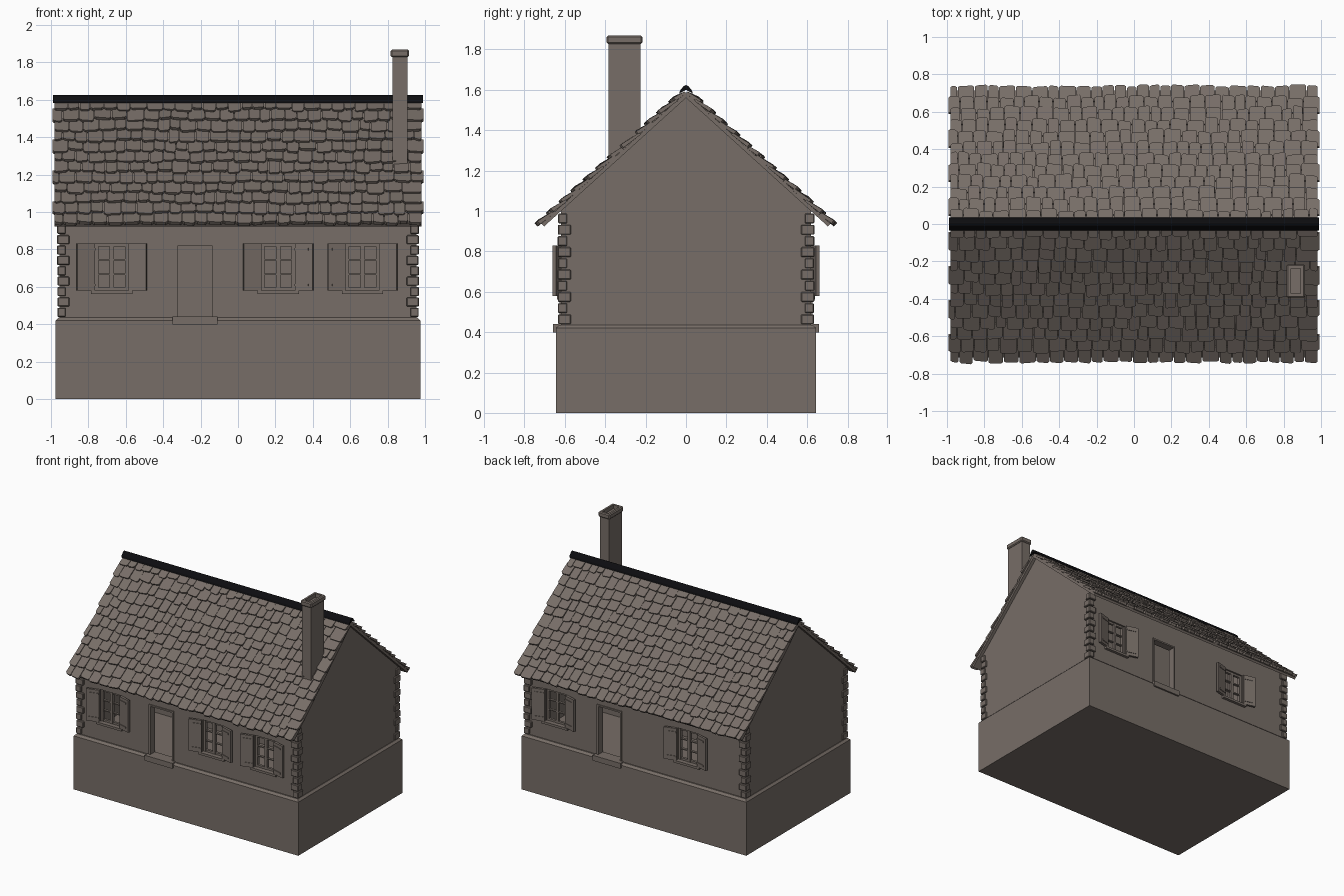
import bpy, bmesh, math, random
from mathutils import Vector, Matrix

if "Cube" in bpy.data.objects:
    bpy.data.objects.remove(bpy.data.objects["Cube"])

random.seed(4)


def material(name, rgb):
    m = bpy.data.materials.new(name)
    m.diffuse_color = (*rgb, 1)
    m.use_nodes = True
    m.node_tree.nodes["Principled BSDF"].inputs["Base Color"].default_value = m.diffuse_color
    return m


STONE = material("warm grey stone", (0.185, 0.155, 0.136))
BLACK = material("black ridge", (0.004, 0.004, 0.005))


def prism(bm, a, b):
    """Solid between two matching outlines."""
    va = [bm.verts.new(p) for p in a]
    vb = [bm.verts.new(p) for p in b]
    n = len(va)
    bm.faces.new(va)
    bm.faces.new(vb[::-1])
    for i in range(n):
        j = (i + 1) % n
        bm.faces.new((va[i], vb[i], vb[j], va[j]))


def box(bm, x0, x1, y0, y1, z0, z1, m=None):
    pts = [[Vector(p) for p in ((x0, y0, z), (x1, y0, z), (x1, y1, z), (x0, y1, z))]
           for z in (z0, z1)]
    if m:
        pts = [[m @ p for p in ring] for ring in pts]
    prism(bm, *pts)


def finish(bm, name, mat=STONE):
    bmesh.ops.recalc_face_normals(bm, faces=bm.faces)
    me = bpy.data.meshes.new(name)
    bm.to_mesh(me)
    bm.free()
    me.materials.append(mat)
    ob = bpy.data.objects.new(name, me)
    bpy.context.scene.collection.objects.link(ob)
    return ob


SLOPE = 0.91
ANG = math.atan(SLOPE)
WX, WY, T = 0.955, 0.618, 0.05        # wall half sizes and thickness
FLOOR = 0.435

# plinth with a sloped top edge
bm = bmesh.new()
box(bm, -0.975, 0.975, -0.645, 0.645, 0, 0.42)
rect = lambda x, y, z: [(-x, -y, z), (x, -y, z), (x, y, z), (-x, y, z)]
prism(bm, rect(0.975, 0.645, 0.42), rect(0.96, 0.628, FLOOR))
finish(bm, "plinth")

# gable walls and inner partition
bm = bmesh.new()
apex = 1.572
gable = [(-WY, FLOOR), (WY, FLOOR), (WY, apex - SLOPE * WY), (0, apex), (-WY, apex - SLOPE * WY)]
for s in (-1, 1):
    prism(bm, [(s * WX, y, z) for y, z in gable], [(s * (WX - T), y, z) for y, z in gable])
finish(bm, "gable_walls")
bm = bmesh.new()
box(bm, -WX + T, WX - T, -0.015, 0.015, FLOOR, 1.55)
finish(bm, "inner_partition")

# long walls: front, and back turned half round; (centre, half width, bottom, top)
DOOR = (-0.23, 0.095, FLOOR, 0.82)


def window_at(c):
    return (c, 0.09, 0.58, 0.83)


SIDES = {
    "front": (Matrix.Identity(4), [window_at(-0.675), DOOR, window_at(0.215), window_at(0.665)]),
    "back": (Matrix.Rotation(math.pi, 4, 'Z'), [window_at(-0.695), DOOR, window_at(0.45)]),
}


def build_window(bm, c, h, z0, z1, m):
    y0, y1 = -WY + 0.012, -WY + 0.035
    for x, w in ((c - h + 0.009, 0.009), (c, 0.011), (c + h - 0.009, 0.009)):
        box(bm, x - w, x + w, y0, y1, z0, z1, m)
    for i in range(4):
        z = z0 + 0.008 + (z1 - z0 - 0.016) * i / 3
        w = 0.008 if i in (0, 3) else 0.004
        box(bm, c - h, c + h, y0 + 0.002, y1 - 0.002, z - w, z + w, m)
    # sill
    box(bm, c - h - 0.02, c + h + 0.02, -WY - 0.022, -WY + 0.04, 0.562, z0, m)


def build_shutters(bm, c, h, z0, z1, m):
    for s in (-1, 1):
        hinge = Matrix.Translation((c + s * (h + 0.004), -WY, 0)) @ Matrix.Rotation(-s * 0.27, 4, 'Z')
        mm = m @ hinge
        box(bm, 0, s * 0.097, -0.018, 0, z0, z1, mm)
        for z in (z0 + 0.03, z1 - 0.03):      # strap hinges
            box(bm, 0, s * 0.075, -0.022, -0.016, z - 0.006, z + 0.006, mm)


for side, (m, openings) in SIDES.items():
    wall, win, shut, door = (bmesh.new() for _ in range(4))
    x = -WX + T
    top = 1.005
    for c, h, z0, z1 in openings:
        box(wall, x, c - h, -WY, -WY + T, FLOOR, top, m)
        box(wall, c - h, c + h, -WY, -WY + T, z1, top, m)
        if z0 > FLOOR:
            box(wall, c - h, c + h, -WY, -WY + T, FLOOR, z0, m)
            build_window(win, c, h, z0, z1, m)
            build_shutters(shut, c, h, z0, z1, m)
        else:
            # door frame and step
            for s in (-1, 1):
                box(door, c + s * (h - 0.002), c + s * (h + 0.012), -WY - 0.008, -WY + T, z0, z1 + 0.01, m)
            box(door, c - h, c + h, -WY - 0.008, -WY + T, z1 - 0.002, z1 + 0.01, m)
            box(door, c - h - 0.025, c + h + 0.025, -0.658, -WY + T, 0.398, 0.44, m)
        x = c + h
    box(wall, x, WX - T, -WY, -WY + T, FLOOR, top, m)
    finish(wall, side + "_wall")
    finish(win, side + "_windows")
    finish(shut, side + "_shutters")
    finish(door, side + "_door_frame")

# corner stones, alternately long and short
bm = bmesh.new()
N = 10
dz = 0.555 / N
for sx in (-1, 1):
    for sy in (-1, 1):
        for i in range(N):
            lx, ly = (0.064, 0.045) if i % 2 else (0.045, 0.064)
            e = random.uniform(0, 0.004)
            z = FLOOR + i * dz
            box(bm, sx * (0.966 - lx), sx * (0.964 + e), sy * (0.634 - ly), sy * (0.632 + e),
                z + 0.004, z + dz - 0.003)
bmesh.ops.bevel(bm, geom=bm.edges[:], offset=0.004, segments=1, affect='EDGES')
finish(bm, "corner_stones")

# roof boards
RIDGE = 1.588
bm = bmesh.new()
for s in (-1, 1):
    e = 0.715
    prof = [(0, RIDGE), (s * e, RIDGE - SLOPE * e), (s * (e - 0.012), RIDGE - SLOPE * e - 0.014), (0, RIDGE - 0.028)]
    prism(bm, [(-0.98, y, z) for y, z in prof], [(0.98, y, z) for y, z in prof])
finish(bm, "roof_boards")

# roof tiles: uneven courses with clipped lower corners
bm = bmesh.new()
ROWS = 12
LENGTH = 0.728 / math.cos(ANG)
step = LENGTH / ROWS


def tile(s, x0, x1, d0, d1):
    def at(x, d, h):
        return (x, s * (d * math.cos(ANG) + h * math.sin(ANG)),
                RIDGE - d * math.sin(ANG) + h * math.cos(ANG))
    c = 0.010
    lift = random.uniform(-0.003, 0.003)
    skew = random.uniform(-0.004, 0.004)
    outline = [(x0, d0, 0), (x1, d0, 0), (x1, d1 - c + skew, 1), (x1 - c, d1 + skew, 1),
               (x0 + c, d1 - skew, 1), (x0, d1 - c - skew, 1)]
    prism(bm, [at(x, d, -0.004 + k * 0.008 + lift * k) for x, d, k in outline],
          [at(x, d, 0.008 + k * 0.016 + lift * k) for x, d, k in outline])


for s in (-1, 1):
    for r in range(ROWS):
        x = -0.984 - (0.009 if r % 3 == 1 else 0)
        end = 0.984 + (0.009 if r % 3 == 1 else 0)
        first = True
        while x < end - 0.01:
            w = random.uniform(0.055, 0.095)
            if first and r % 2:
                w *= 0.6
            first = False
            x1 = x + w
            if end - x1 < 0.04:
                x1 = end
            j = random.uniform(-0.013, 0.013) if r < ROWS - 1 else random.uniform(-0.012, 0.004)
            tile(s, x + 0.002, x1 - 0.002, max(0.004, r * step - 0.022), (r + 1) * step + j)
            x = x1
finish(bm, "roof_tiles")

# ridge cap
bm = bmesh.new()
prof = [(-0.034, 1.582), (-0.03, 1.596), (-0.012, 1.618), (0, 1.624), (0.012, 1.618), (0.03, 1.596), (0.034, 1.582),
        (0, 1.6)]
prism(bm, [(-0.99, y, z) for y, z in prof], [(0.99, y, z) for y, z in prof])
finish(bm, "ridge_cap", BLACK)

# chimney stack and hollow cap
bm = bmesh.new()
box(bm, 0.825, 0.905, -0.385, -0.225, 1.15, 1.832)
finish(bm, "chimney_stack")
bm = bmesh.new()
box(bm, 0.816, 0.914, -0.394, -0.216, 1.828, 1.868)
bmesh.ops.recalc_face_normals(bm, faces=bm.faces)
bmesh.ops.bevel(bm, geom=bm.edges[:], offset=0.007, segments=1, affect='EDGES')
lid = max(bm.faces, key=lambda f: f.calc_center_median().z)
bmesh.ops.inset_region(bm, faces=[lid], thickness=0.022)
hole = bmesh.ops.extrude_face_region(bm, geom=[lid])["geom"]
bmesh.ops.translate(bm, verts=[v for v in hole if isinstance(v, bmesh.types.BMVert)], vec=(0, 0, -0.03))
if lid.is_valid:
    bm.faces.remove(lid)
finish(bm, "chimney_cap")
